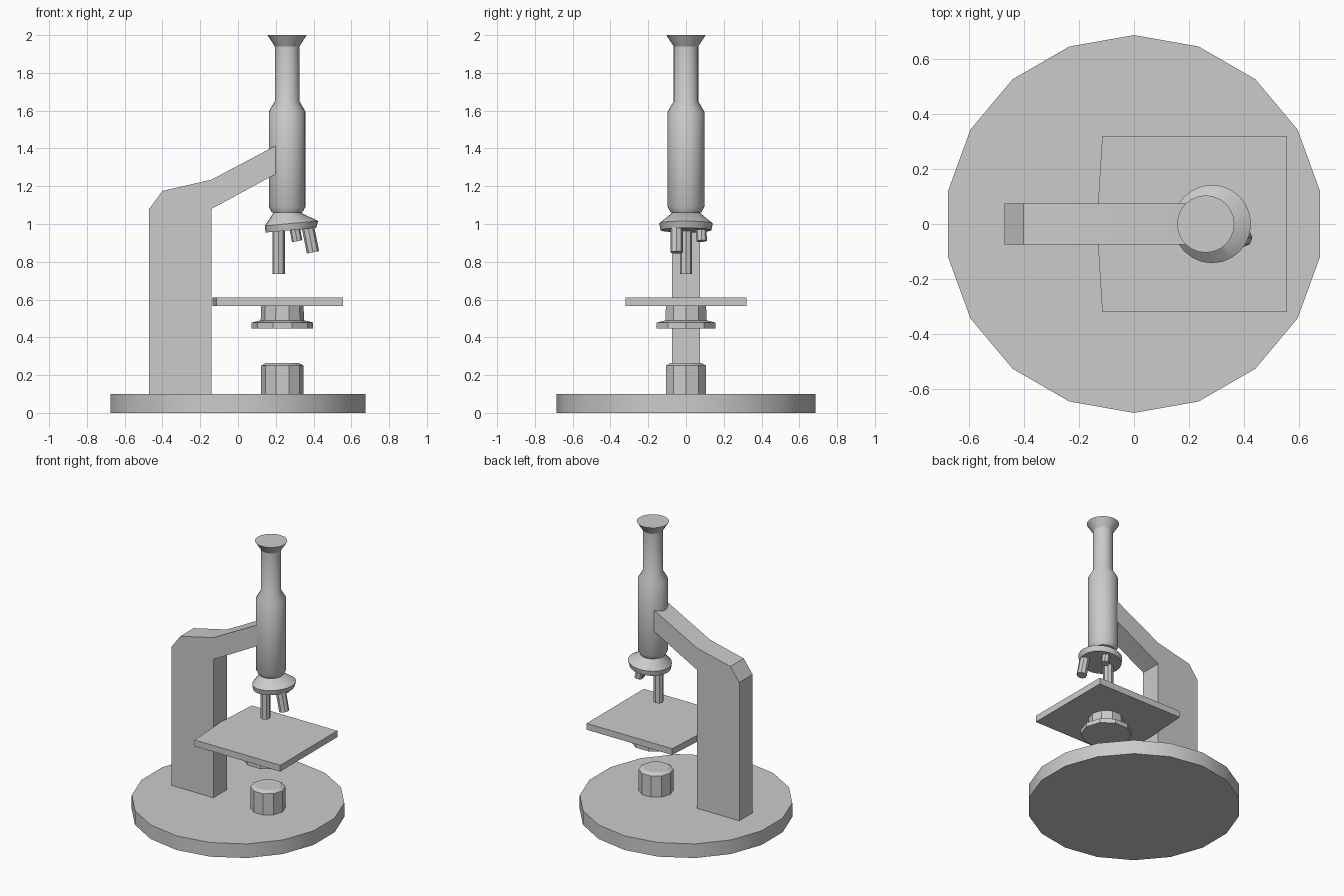
import bpy, bmesh, math
from mathutils import Vector, Matrix

cube = bpy.data.objects.get("Cube")
if cube:
    bpy.data.objects.remove(cube, do_unlink=True)

grey = bpy.data.materials.new("plain grey")
grey.use_nodes = True
grey.diffuse_color = (0.6, 0.6, 0.6, 1)
grey.node_tree.nodes["Principled BSDF"].inputs["Base Color"].default_value = (0.6, 0.6, 0.6, 1)


def finish(name, bm):
    bmesh.ops.recalc_face_normals(bm, faces=bm.faces)
    mesh = bpy.data.meshes.new(name)
    bm.to_mesh(mesh)
    bm.free()
    mesh.materials.append(grey)
    ob = bpy.data.objects.new(name, mesh)
    bpy.context.collection.objects.link(ob)
    bpy.ops.object.select_all(action='DESELECT')
    ob.select_set(True)
    bpy.context.view_layer.objects.active = ob
    bpy.ops.object.shade_smooth_by_angle(angle=math.radians(30))
    return ob


def loft(name, rings, sides, start=0.0):
    """Closed skin through rings given as (centre, radius, axis direction)."""
    bm = bmesh.new()
    loops = []
    for centre, radius, axis in rings:
        turn = Vector((0, 0, 1)).rotation_difference(Vector(axis))
        loop = []
        for i in range(sides):
            a = start + math.tau * i / sides
            p = Vector((radius * math.cos(a), radius * math.sin(a), 0))
            loop.append(bm.verts.new(Vector(centre) + turn @ p))
        loops.append(loop)
    for low, high in zip(loops, loops[1:]):
        for i in range(sides):
            j = (i + 1) % sides
            bm.faces.new((low[i], low[j], high[j], high[i]))
    bm.faces.new(loops[0])
    bm.faces.new(loops[-1])
    return finish(name, bm)


def lathe(name, x, profile, sides, start=0.0):
    return loft(name, [((x, 0, z), r, (0, 0, 1)) for r, z in profile], sides, start)


def slab(name, outline, offset, depth):
    """Extrude a flat outline of 3D points from an offset along a depth vector."""
    bm = bmesh.new()
    face = bm.faces.new([bm.verts.new(Vector(p) + Vector(offset)) for p in outline])
    out = bmesh.ops.extrude_face_region(bm, geom=[face])
    verts = [v for v in out["geom"] if isinstance(v, bmesh.types.BMVert)]
    bmesh.ops.translate(bm, verts=verts, vec=depth)
    return finish(name, bm)


# Round foot
lathe("base", 0, [(0.685, 0), (0.685, 0.1)], 18, math.pi / 2)

# Column and sloping arm
arm = [(-0.47, 0.1), (-0.47, 1.08), (-0.4, 1.175), (-0.14, 1.235),
       (0.2, 1.415), (0.2, 1.265), (-0.14, 1.08), (-0.14, 0.1)]
slab("arm", [(x, 0, z) for x, z in arm], (0, -0.075, 0), (0, 0.15, 0))

# Stage plate, its rear edge slightly pointed
stage = [(0.555, -0.32), (0.555, 0.32), (-0.115, 0.32), (-0.135, 0), (-0.115, -0.32)]
slab("stage", [(x, y, 0) for x, y in stage], (0, 0, 0.565), (0, 0, 0.045))

# Condenser below the stage and lamp on the foot
lathe("condenser", 0.235, [(0.163, 0.447), (0.163, 0.478), (0.115, 0.49), (0.112, 0.565)], 10)
lathe("lamp", 0.235, [(0.112, 0.1), (0.112, 0.25), (0.085, 0.265)], 10)

# Body tube with flared eyepiece
lathe("tube", 0.26, [(0.08, 1.06), (0.097, 1.09), (0.097, 1.595), (0.065, 1.65),
                     (0.065, 1.94), (0.104, 2.0)], 24)

# Tilted nosepiece
tilt = (-0.09, 0, 1)
loft("nosepiece", [((0.28, 0, 0.967), 0.134, tilt), ((0.283, 0, 1.003), 0.142, tilt),
                   ((0.26, 0, 1.06), 0.072, (0, 0, 1))], 24)

# Objectives: lower end, upper end, radius
lenses = {"long_objective": ((0.215, 0, 0.735), (0.215, 0, 0.97), 0.033),
          "middle_objective": ((0.397, -0.05, 0.85), (0.37, -0.05, 0.985), 0.033),
          "short_objective": ((0.313, 0.083, 0.91), (0.3, 0.08, 0.98), 0.028)}
for name, (low, high, radius) in lenses.items():
    axis = Vector(high) - Vector(low)
    loft(name, [(low, radius, axis), (high, radius, axis)], 8)
